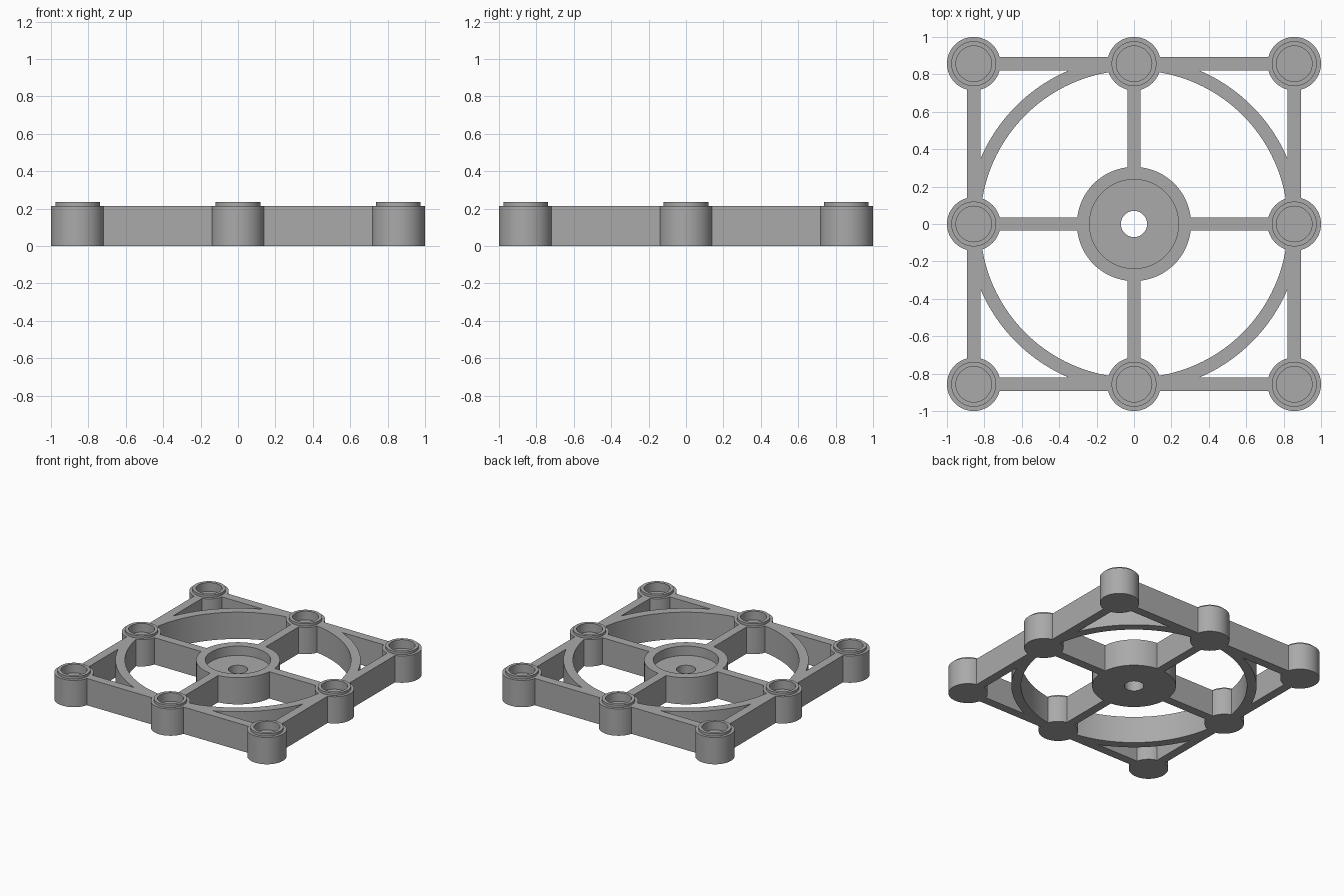
import bpy, bmesh, math
from mathutils import Matrix

if "Cube" in bpy.data.objects:
    bpy.data.objects.remove(bpy.data.objects["Cube"], do_unlink=True)

GREY = (0.40, 0.40, 0.40, 1)
H = 0.215        # frame height
P = 0.857        # post spacing from the centre
W = 0.07         # bar width
END = 0.13       # bars stop inside the post walls

mat = bpy.data.materials.new("plain grey")
mat.use_nodes = True
mat.diffuse_color = GREY
mat.node_tree.nodes["Principled BSDF"].inputs["Base Color"].default_value = GREY


def finish(name, bm, loc=(0, 0, 0)):
    bmesh.ops.remove_doubles(bm, verts=bm.verts, dist=1e-5)
    bmesh.ops.recalc_face_normals(bm, faces=bm.faces)
    mesh = bpy.data.meshes.new(name)
    bm.to_mesh(mesh)
    bm.free()
    mesh.materials.append(mat)
    ob = bpy.data.objects.new(name, mesh)
    ob.location = loc
    bpy.context.collection.objects.link(ob)
    bpy.ops.object.select_all(action="DESELECT")
    ob.select_set(True)
    bpy.context.view_layer.objects.active = ob
    bpy.ops.object.shade_smooth_by_angle(angle=math.radians(30))
    return ob


def lathe(name, profile, loc=(0, 0, 0), steps=64, closed=False):
    """Turn an (r, z) profile around the z axis."""
    bm = bmesh.new()
    verts = [bm.verts.new((r, 0, z)) for r, z in profile]
    edges = [bm.edges.new(pair) for pair in zip(verts, verts[1:])]
    if closed:
        edges.append(bm.edges.new((verts[-1], verts[0])))
    bmesh.ops.spin(bm, geom=verts + edges, cent=(0, 0, 0), axis=(0, 0, 1),
                   angle=math.tau, steps=steps)
    return finish(name, bm, loc)


def bar(name, length, loc, along_y):
    bm = bmesh.new()
    size = (W, length, H) if along_y else (length, W, H)
    bmesh.ops.create_cube(bm, size=1, matrix=Matrix.Diagonal((*size, 1)))
    return finish(name, bm, (*loc, H / 2))


def arc(name, start, sweep, r_in, r_out):
    """Part of a ring with a rectangular section."""
    bm = bmesh.new()
    c, s = math.cos(start), math.sin(start)
    verts = [bm.verts.new((r * c, r * s, z))
             for r, z in ((r_in, 0), (r_out, 0), (r_out, H), (r_in, H))]
    face = bm.faces.new(verts)
    bmesh.ops.spin(bm, geom=[face], cent=(0, 0, 0), axis=(0, 0, 1),
                   angle=sweep, steps=32)
    return finish(name, bm)


# Round cups at the corners and side midpoints
cup = [(0, 0), (0.143, 0), (0.143, H), (0.12, H), (0.12, 0.235),
       (0.095, 0.235), (0.095, 0.165), (0, 0.165)]
for i in (-1, 0, 1):
    for j in (-1, 0, 1):
        if i or j:
            lathe("post_cup", cup, (i * P, j * P, 0))

# Centre hub with a pocket and a through hole
lathe("centre_hub", [(0.07, 0), (0.305, 0), (0.305, H), (0.238, H),
                     (0.238, 0.14), (0.07, 0.14)], steps=96, closed=True)

# Outer frame bars and spokes
spoke_in, spoke_out = 0.28, P - END
for side in (-1, 1):
    for half in (-1, 1):
        bar("frame_bar", P - 2 * END, (half * P / 2, side * P), False)
        bar("frame_bar", P - 2 * END, (side * P, half * P / 2), True)
    mid = side * (spoke_in + spoke_out) / 2
    bar("spoke", spoke_out - spoke_in, (mid, 0), False)
    bar("spoke", spoke_out - spoke_in, (0, mid), True)

# Ring in four quarters, ending inside the side posts
gap = math.radians(8.2)
for q in range(4):
    arc("ring_quarter", q * math.pi / 2 + gap, math.pi / 2 - 2 * gap, 0.822, 0.892)
